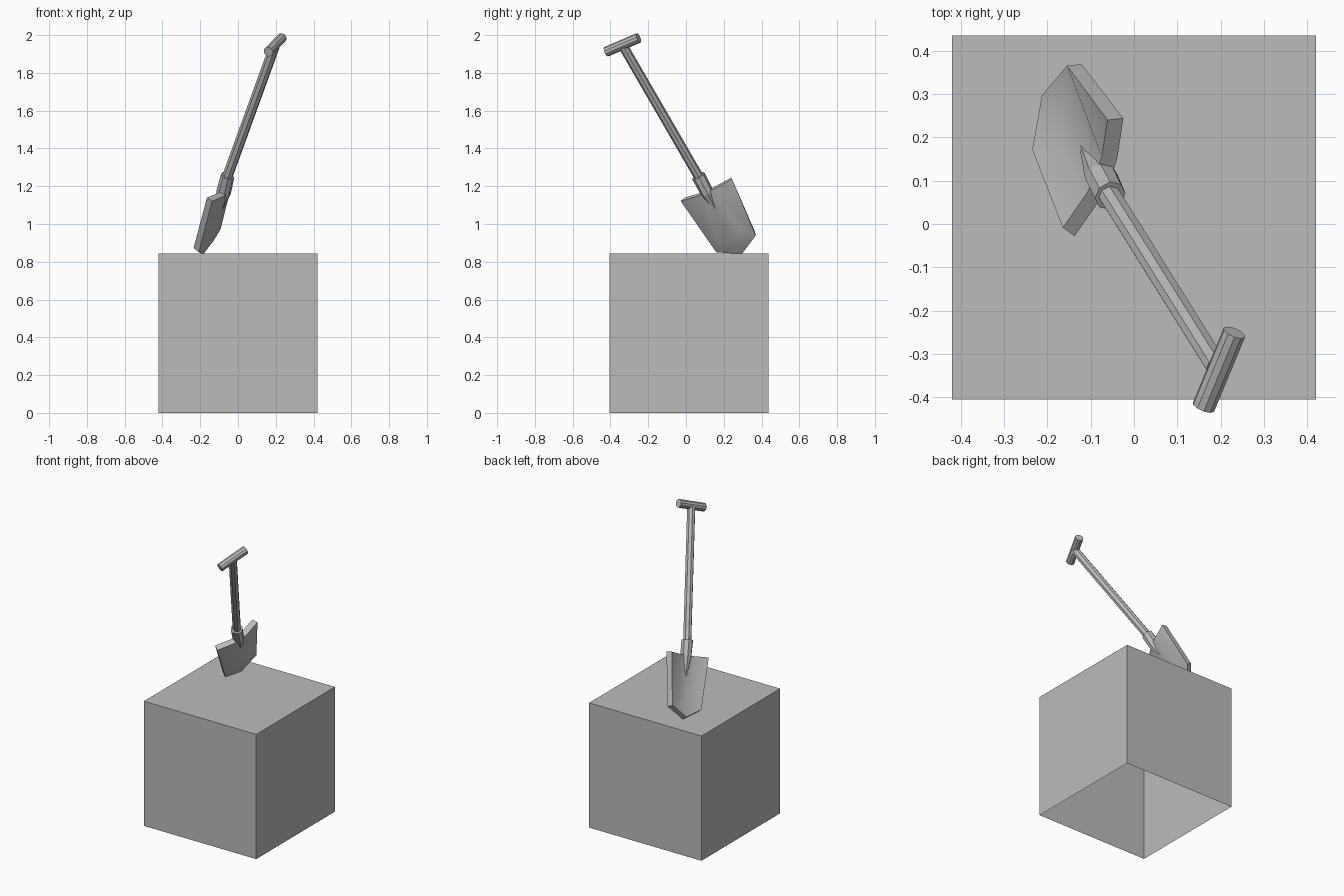
import bpy, bmesh, math
from mathutils import Matrix, Vector

old = bpy.data.objects.get("Cube")
if old:
    bpy.data.objects.remove(old, do_unlink=True)

grey = bpy.data.materials.new("plain grey")
grey.use_nodes = True
colour = (0.5, 0.5, 0.5, 1)
grey.diffuse_color = colour
grey.node_tree.nodes["Principled BSDF"].inputs["Base Color"].default_value = colour

# Shovel frame: local x along the grip, y out of the dish, z up the shaft
up = Vector((0.299, -0.478, 0.825)).normalized()
out = up.cross(Vector((0.348, 0.87, 0.348))).normalized()
side = out.cross(up)
FRAME = Matrix.Translation((-0.055, 0.065, 1.255)) @ Matrix((side, out, up)).transposed().to_4x4()


def finish(name, bm, matrix=Matrix()):
    mesh = bpy.data.meshes.new(name)
    bm.to_mesh(mesh)
    bm.free()
    mesh.materials.append(grey)
    obj = bpy.data.objects.new(name, mesh)
    obj.matrix_world = matrix
    bpy.context.collection.objects.link(obj)
    return obj


def loft(name, rings, sides, matrix):
    """Capped tube through rings of (z, y offset, x radius, y radius)."""
    bm = bmesh.new()
    loops = []
    for z, y, rx, ry in rings:
        angles = [math.tau * (i + 0.5) / sides for i in range(sides)]
        loops.append([bm.verts.new((rx * math.cos(a), y + ry * math.sin(a), z)) for a in angles])
    for low, high in zip(loops, loops[1:]):
        for i in range(sides):
            j = (i + 1) % sides
            bm.faces.new((low[i], low[j], high[j], high[i]))
    bm.faces.new(loops[0][::-1])
    bm.faces.new(loops[-1])
    return finish(name, bm, matrix)


# Block, open underneath
bm = bmesh.new()
bmesh.ops.create_cube(bm, size=1)
bm.faces.ensure_lookup_table()
bottom = min(bm.faces, key=lambda f: f.calc_center_median().z)
bmesh.ops.delete(bm, geom=[bottom], context="FACES_ONLY")
bmesh.ops.scale(bm, vec=(0.842, 0.842, 0.845), verts=bm.verts)
bmesh.ops.translate(bm, vec=(0, 0.015, 0.4225), verts=bm.verts)
finish("block", bm)

# Shaft, cross grip and socket with its tapering spike
loft("shaft", [(-0.05, 0, 0.025, 0.028), (0.83, 0, 0.025, 0.028)], 8, FRAME)
grip_matrix = FRAME @ Matrix.Translation((0, 0, 0.84)) @ Matrix.Rotation(math.pi / 2, 4, "Y")
loft("grip", [(-0.1, 0, 0.027, 0.027), (0.1, 0, 0.027, 0.027)], 10, grip_matrix)
loft("socket", [(-0.27, -0.02, 0.002, 0.012), (-0.1, -0.01, 0.034, 0.04), (0, 0, 0.037, 0.037)], 8, FRAME)

# Dished blade: half of its front surface, mirrored and thickened
points = {
    "top_mid": (0, 0.005, -0.095),
    "top_inner": (0.05, 0.01, -0.095),
    "top_rim": (0.145, 0.034, -0.093),
    "floor_corner": (0.065, -0.01, -0.35),
    "floor_tip": (0, -0.01, -0.39),
    "rim_corner": (0.113, 0.016, -0.42),
    "rim_tip": (0, 0.016, -0.48),
}
bm = bmesh.new()
v = {key: bm.verts.new(co) for key, co in points.items()}
for names in (
    ("top_mid", "top_inner", "floor_corner", "floor_tip"),
    ("top_inner", "top_rim", "rim_corner", "floor_corner"),
    ("floor_tip", "floor_corner", "rim_corner", "rim_tip"),
):
    bm.faces.new([v[n] for n in names])
blade = finish("blade", bm, FRAME)
mirror = blade.modifiers.new("mirror", "MIRROR")
mirror.use_clip = True
solid = blade.modifiers.new("thickness", "SOLIDIFY")
solid.thickness = 0.038
solid.offset = -1

bpy.ops.object.select_all(action="DESELECT")
blade.select_set(True)
bpy.context.view_layer.objects.active = blade
bpy.ops.object.convert(target="MESH")
bpy.ops.object.shade_smooth_by_angle(angle=math.radians(25))
